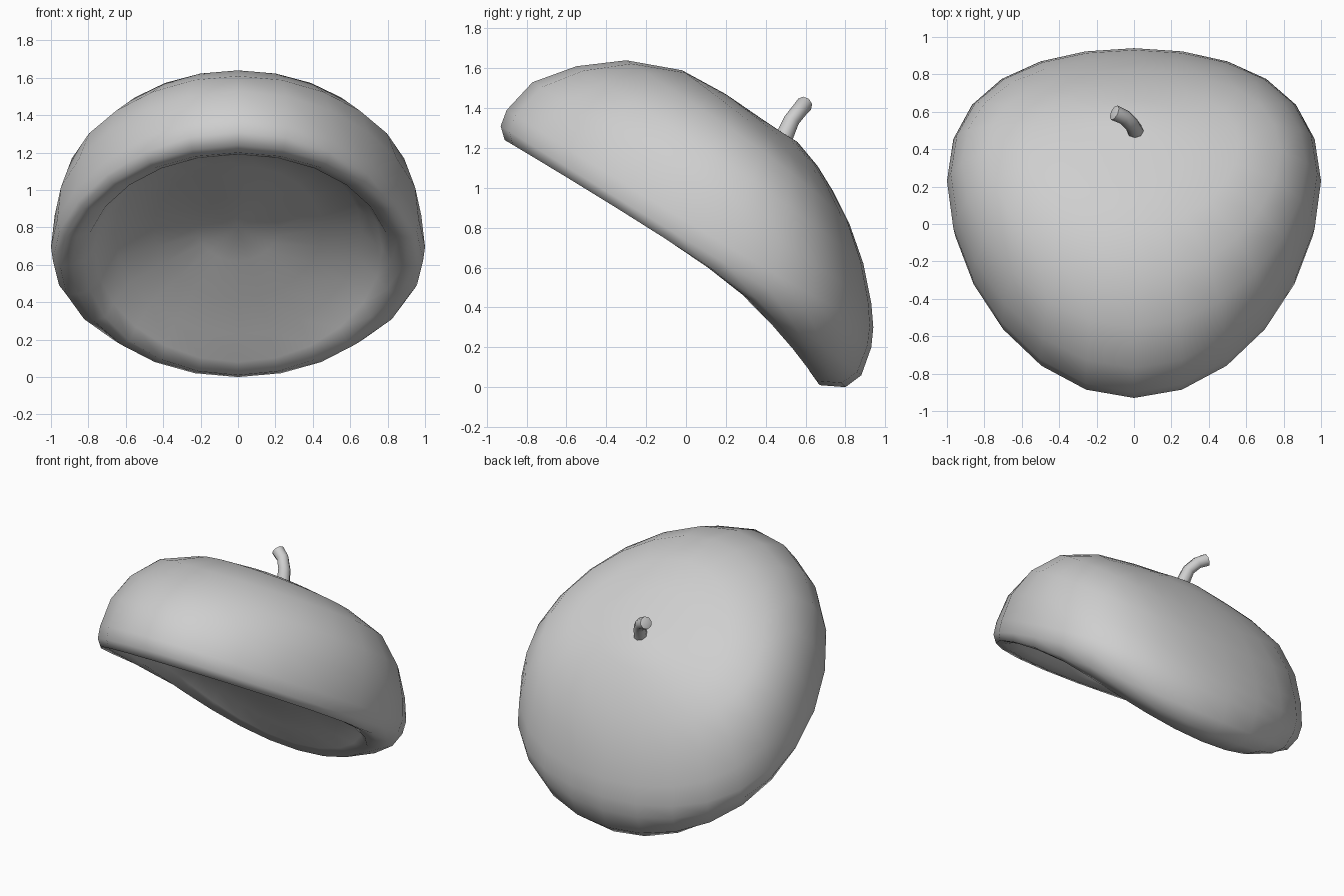
import bpy, bmesh, math
from mathutils import Vector

cube = bpy.data.objects.get("Cube")
if cube:
    bpy.data.objects.remove(cube, do_unlink=True)

grey = bpy.data.materials.new("felt grey")
grey.use_nodes = True
colour = (0.62, 0.62, 0.62, 1)
grey.diffuse_color = colour
grey.node_tree.nodes["Principled BSDF"].inputs["Base Color"].default_value = colour

SEGMENTS = 24


def finish(bm, name):
    """Turn a bmesh into a smooth shaded object."""
    bmesh.ops.recalc_face_normals(bm, faces=bm.faces)
    for face in bm.faces:
        face.smooth = True
    mesh = bpy.data.meshes.new(name)
    bm.to_mesh(mesh)
    bm.free()
    mesh.materials.append(grey)
    obj = bpy.data.objects.new(name, mesh)
    bpy.context.collection.objects.link(obj)
    return obj


def skin(bm, rings):
    """Bridge neighbouring rings with quads."""
    for a, b in zip(rings, rings[1:]):
        n = len(a)
        for i in range(n):
            j = (i + 1) % n
            bm.faces.new((a[i], a[j], b[j], b[i]))


def cap(bm, ring, tip):
    centre = bm.verts.new(tip)
    for i, v in enumerate(ring):
        bm.faces.new((centre, v, ring[(i + 1) % len(ring)]))


def tilted_ring(bm, front_y, front_z, back_y, back_z, half_width, bend_y, bend_z):
    """Oval through a front and a back point, its sides shifted by the bend."""
    verts = []
    for i in range(SEGMENTS):
        t = math.tau * i / SEGMENTS
        f, s = (1 + math.cos(t)) / 2, math.sin(t)
        verts.append(bm.verts.new((
            half_width * s,
            front_y * f + back_y * (1 - f) + bend_y * s * s,
            front_z * f + back_z * (1 - f) + bend_z * s * s)))
    return verts


# Cap: crown, rolled rim and shallow hollow underside, from the stem round
sections = [
    (.36, 1.36, .56, 1.23, .13, .01, -.01),
    (.20, 1.47, .66, 1.11, .32, .04, -.03),
    (-.02, 1.59, .74, .98, .56, .07, -.04),
    (-.30, 1.64, .82, .82, .78, .13, -.05),
    (-.55, 1.61, .89, .62, .92, .16, -.08),
    (-.77, 1.53, .93, .42, .98, .19, -.11),
    (-.90, 1.39, .94, .30, 1.0, .21, -.15),
    (-.93, 1.31, .93, .20, .99, .19, -.13),
    (-.91, 1.24, .88, .06, .95, .15, -.06),
    (-.84, 1.20, .80, .00, .89, .13, .00),
    (-.76, 1.19, .67, .01, .82, .15, .02),
    (-.70, 1.21, .62, .08, .77, .17, .04),
    (-.62, 1.24, .54, .23, .66, .17, .04),
    (-.40, 1.13, .42, .42, .45, .12, .02),
    (-.10, .96, .29, .62, .22, .06, .01),
]
bm = bmesh.new()
rings = [tilted_ring(bm, *s) for s in sections]
skin(bm, rings)
cap(bm, rings[0], (0, .48, 1.28))
cap(bm, rings[-1], (0, .16, .8))
finish(bm, "beret_cap")

# Stem: short bent stalk on the crown
path = [Vector(p) for p in ((.01, .49, 1.25), (-.01, .53, 1.34),
                            (-.05, .57, 1.39), (-.105, .595, 1.42))]
radii = (.045, .04, .04, .042)
bm = bmesh.new()
rings = []
for i, p in enumerate(path):
    along = path[min(i + 1, len(path) - 1)] - path[max(i - 1, 0)]
    side = along.cross(Vector((1, 0, 0))).normalized()
    other = along.cross(side).normalized()
    rings.append([bm.verts.new(p + radii[i] * (side * math.cos(a) + other * math.sin(a)))
                  for a in (math.tau * k / 8 for k in range(8))])
skin(bm, rings)
bm.faces.new(rings[0])
cap(bm, rings[-1], path[-1] + Vector((-.01, .005, .005)))
stem = finish(bm, "stem")

# Keep the stem's end edge crisp
bpy.ops.object.select_all(action="DESELECT")
stem.select_set(True)
bpy.context.view_layer.objects.active = stem
bpy.ops.object.shade_smooth_by_angle(angle=math.radians(50))
